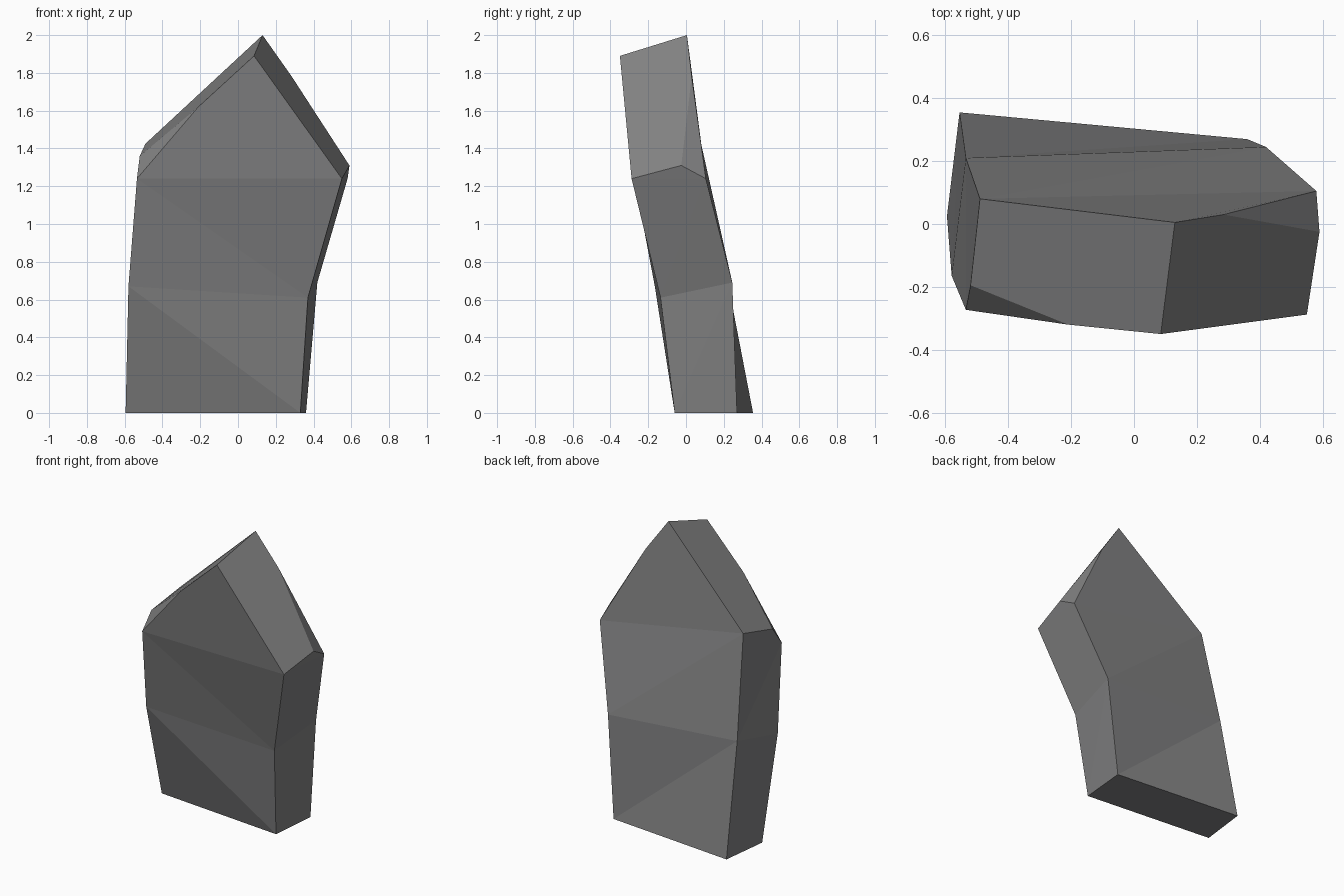
import bpy, bmesh

if "Cube" in bpy.data.objects:
    bpy.data.objects.remove(bpy.data.objects["Cube"])

# Rock outline: corner rings ordered front-left, front-right, back-right, back-left
rings = [
    [(-0.595, 0.025, 0), (0.33, -0.06, 0), (0.36, 0.27, 0), (-0.555, 0.355, 0)],
    [(-0.58, -0.165, 0.67), (0.37, -0.135, 0.61), (0.42, 0.245, 0.69), (-0.535, 0.21, 0.75)],
    [(-0.535, -0.273, 1.24), (0.55, -0.288, 1.24), (0.58, 0.105, 1.24), (-0.49, 0.08, 1.425)],
]
# Points of the sloped peak
peak = {
    "front": (0.085, -0.35, 1.89), "back": (0.13, 0.005, 2.0),
    "left_chip": (-0.21, -0.32, 1.62), "left_edge": (-0.52, -0.195, 1.36),
    "right_chip": (0.285, 0.03, 1.78), "right_edge": (0.59, -0.025, 1.31),
}

bm = bmesh.new()
bottom, middle, upper = [[bm.verts.new(p) for p in ring] for ring in rings]
p = {name: bm.verts.new(co) for name, co in peak.items()}

# Sides: the front wall splits along the opposite diagonal to the others
for lo, hi in ((bottom, middle), (middle, upper)):
    for i in range(4):
        j = (i + 1) % 4
        if i == 0:
            tris = ((lo[i], lo[j], hi[i]), (lo[j], hi[j], hi[i]))
        else:
            tris = ((lo[i], lo[j], hi[j]), (lo[i], hi[j], hi[i]))
        for t in tris:
            bm.faces.new(t)

# Base and peak facets
fl, fr, br, bl = upper
for face in (
    bottom[::-1],
    (fl, fr, p["front"], p["left_chip"]),
    (br, bl, p["back"], p["right_chip"]),
    (bl, p["left_edge"], p["left_chip"], p["front"], p["back"]),
    (fr, p["right_edge"], p["right_chip"], p["back"], p["front"]),
    (fl, p["left_chip"], p["left_edge"]),
    (br, p["right_chip"], p["right_edge"]),
    (bl, fl, p["left_edge"]),
    (fr, br, p["right_edge"]),
):
    bm.faces.new(face)
bmesh.ops.recalc_face_normals(bm, faces=bm.faces)

mesh = bpy.data.meshes.new("rock")
bm.to_mesh(mesh)
bm.free()
rock = bpy.data.objects.new("rock", mesh)
bpy.context.collection.objects.link(rock)

stone = bpy.data.materials.new("stone grey")
stone.diffuse_color = (0.22, 0.22, 0.222, 1)
stone.use_nodes = True
stone.node_tree.nodes["Principled BSDF"].inputs["Base Color"].default_value = stone.diffuse_color
mesh.materials.append(stone)
